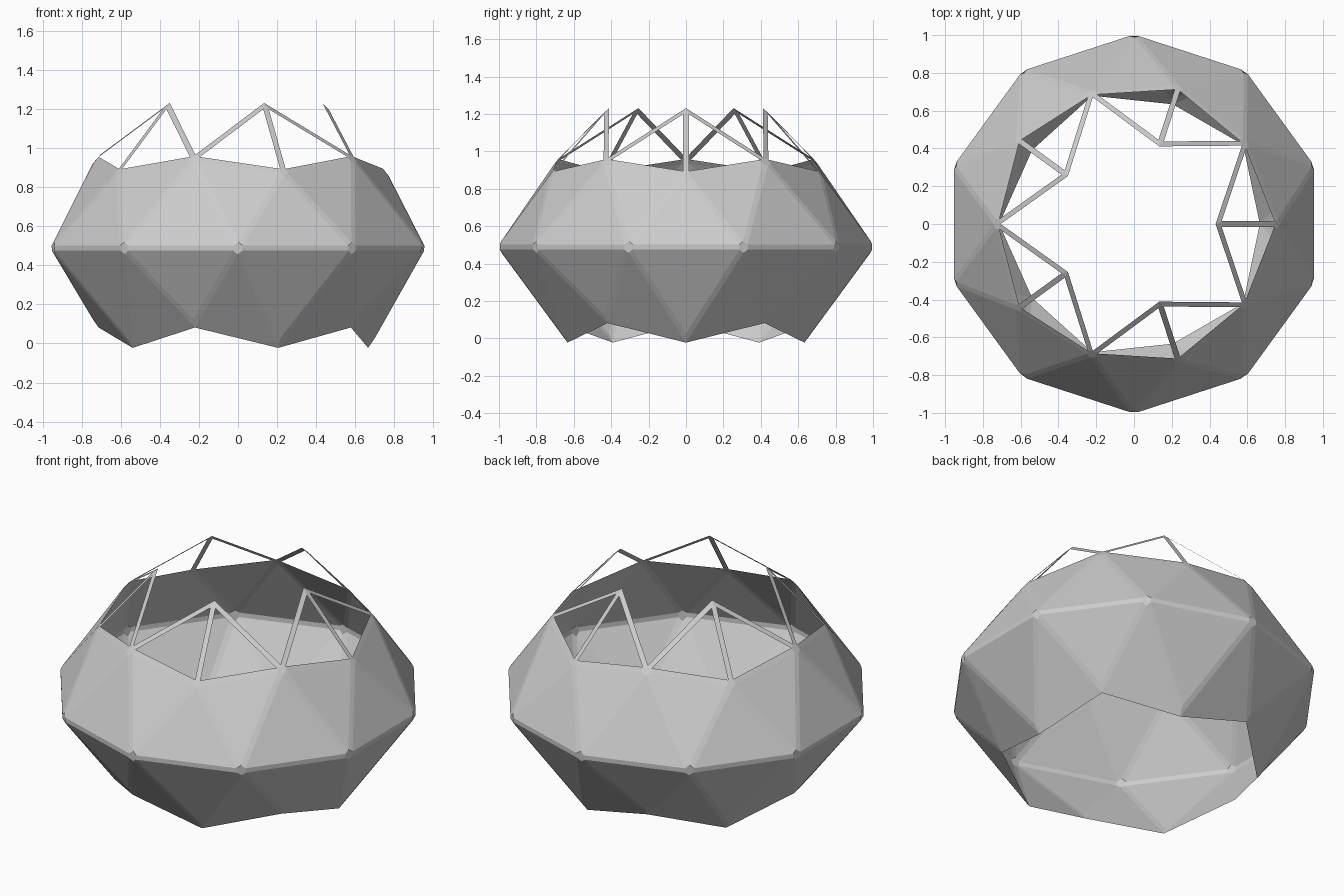
import bpy, bmesh
from math import cos, sin, radians

if "Cube" in bpy.data.objects:
    bpy.data.objects.remove(bpy.data.objects["Cube"])

bm = bmesh.new()

def ring(r, z, start, count):
    step = 360 / count
    return [bm.verts.new((r * cos(radians(start + i * step)),
                          r * sin(radians(start + i * step)), z)) for i in range(count)]

# Vertex rings of the geodesic shell
E = ring(1.01, 0.488, -18, 10)     # widest belt
B = ring(0.76, 0.88, 0, 5)         # upper low points
A = ring(0.73, 0.948, 36, 5)       # upper high points
D = ring(0.685, 0.0, 0, 5)         # lower feet
C = ring(0.73, 0.102, 36, 5)       # lower notches
T = ring(0.447, 1.222, 0, 5)       # open frame tips

# Triangular panels above and below the belt
for i in range(5):
    j = (i + 1) % 5
    e0, e1, e2 = E[2 * i], E[2 * i + 1], E[(2 * i + 2) % 10]
    for p, q in ((B, A), (D, C)):
        bm.faces.new((e0, e1, p[i]))
        bm.faces.new((e1, e2, q[i]))
        bm.faces.new((e1, q[i], p[i]))
        bm.faces.new((e2, p[j], q[i]))
    # Temporary panels filling the open top frame
    bm.faces.new((T[i], B[i], A[i]))
    bm.faces.new((T[i], B[i], A[i - 1]))
    bm.faces.new((T[i], T[j], A[i]))
bmesh.ops.recalc_face_normals(bm, faces=bm.faces[:])

# Chamfer every inner edge into a flat strut
bmesh.ops.bevel(bm, geom=[e for e in bm.edges if not e.is_boundary], offset=0.015,
                offset_type='OFFSET', segments=1, profile=0.5, affect='EDGES')

# Open the top: keep only the struts
panels = [f for f in bm.faces if f.calc_center_median().z > 0.97 and f.calc_area() > 0.03]
bmesh.ops.delete(bm, geom=panels, context='FACES')

mesh = bpy.data.meshes.new("dome_shell")
bm.to_mesh(mesh)
bm.free()
bpy.context.collection.objects.link(bpy.data.objects.new("dome_shell", mesh))
